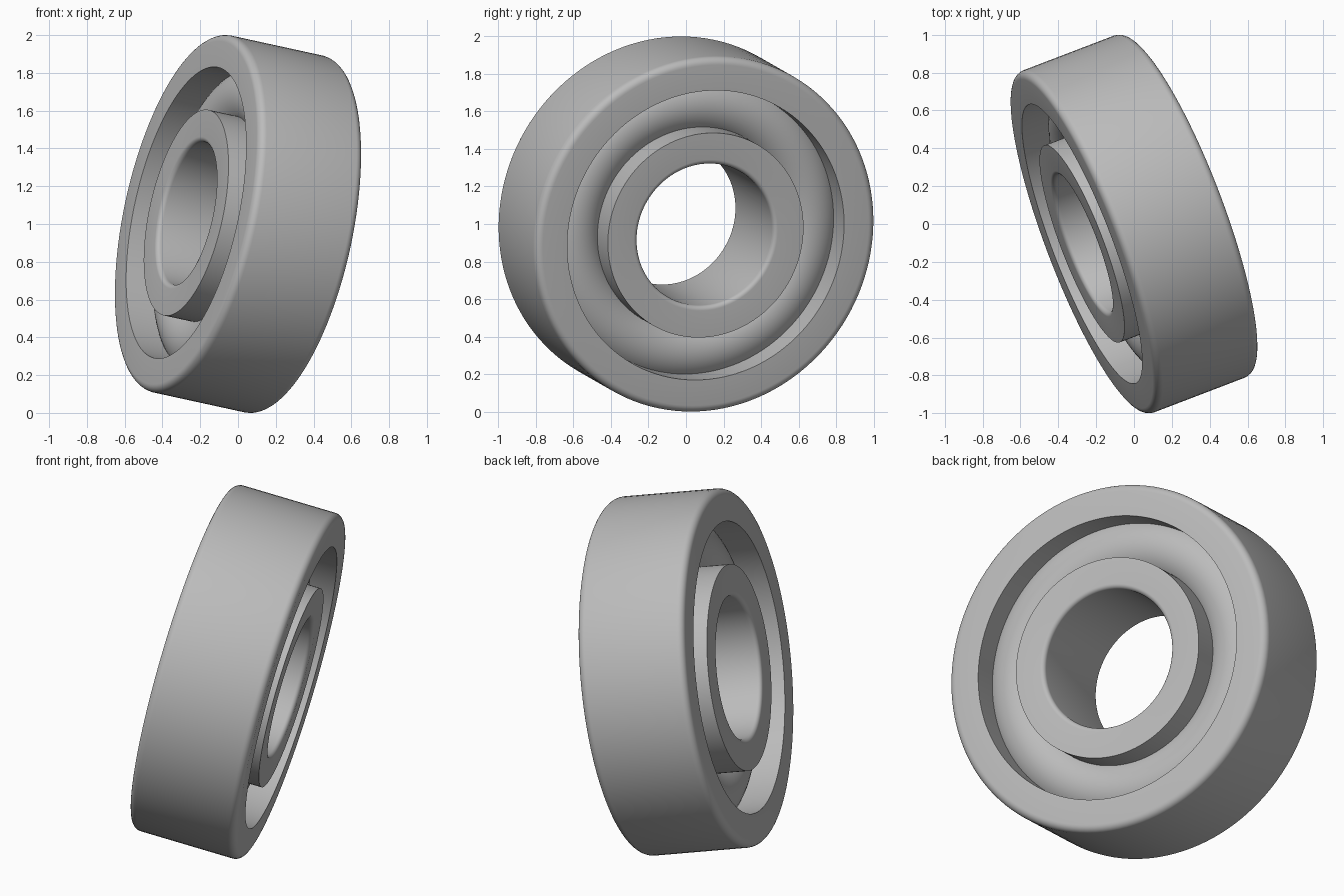
import bpy, bmesh, math
from mathutils import Vector

if "Cube" in bpy.data.objects:
    bpy.data.objects.remove(bpy.data.objects["Cube"])

SEG = 128
AXIS = Vector((0.915, 0.35, -0.2)).normalized()
TILT = AXIS.to_track_quat('Z', 'Y')
CENTRE = Vector((0, 0, 1))
H = 0.30                 # half width of the bearing

steel = bpy.data.materials.new("steel_grey")
steel.diffuse_color = (0.5, 0.5, 0.5, 1)
steel.use_nodes = True
steel.node_tree.nodes["Principled BSDF"].inputs["Base Color"].default_value = steel.diffuse_color


def fillet(r, z, rad, a0, a1, n=6):
    """Arc points (radius, height) from angle a0 to a1 in degrees."""
    return [(r + rad * math.cos(math.radians(a0 + (a1 - a0) * i / n)),
             z + rad * math.sin(math.radians(a0 + (a1 - a0) * i / n))) for i in range(n + 1)]


def lathe(name, profile):
    """Revolve a closed anticlockwise profile around the tilted axis."""
    bm = bmesh.new()
    rings = []
    for i in range(SEG):
        t = 2 * math.pi * i / SEG
        rings.append([bm.verts.new((r * math.cos(t), r * math.sin(t), z)) for r, z in profile])
    n = len(profile)
    for i in range(SEG):
        a, b = rings[i], rings[(i + 1) % SEG]
        for j in range(n):
            k = (j + 1) % n
            bm.faces.new((a[j], b[j], b[k], a[k]))
    bmesh.ops.recalc_face_normals(bm, faces=bm.faces)
    me = bpy.data.meshes.new(name)
    bm.to_mesh(me)
    bm.free()
    me.materials.append(steel)
    ob = bpy.data.objects.new(name, me)
    bpy.context.collection.objects.link(ob)
    ob.rotation_mode = 'QUATERNION'
    ob.rotation_quaternion = TILT
    ob.location = CENTRE
    bpy.ops.object.select_all(action='DESELECT')
    ob.select_set(True)
    bpy.context.view_layer.objects.active = ob
    bpy.ops.object.shade_smooth_by_angle(angle=math.radians(35))
    return ob


# outer ring: rounded outside edges, sharp inside edges
R, R_IN, F = 0.967, 0.788, 0.04
lathe("outer_ring", [(R_IN, -H)] + fillet(R - F, -H + F, F, -90, 0)
      + fillet(R - F, H - F, F, 0, 90) + [(R_IN, H)])

# inner ring: rounded bore edges, sharp outside edges
B, B_OUT, G = 0.386, 0.557, 0.025
lathe("inner_ring", [(B_OUT, -H), (B_OUT, H)] + fillet(B + G, H - G, G, 90, 180)
      + fillet(B + G, -H + G, G, 180, 270))

# rolling race filling the gap between the rings
lathe("race_torus", fillet(0.672, 0, 0.182, 0, 360, 48)[:-1])
